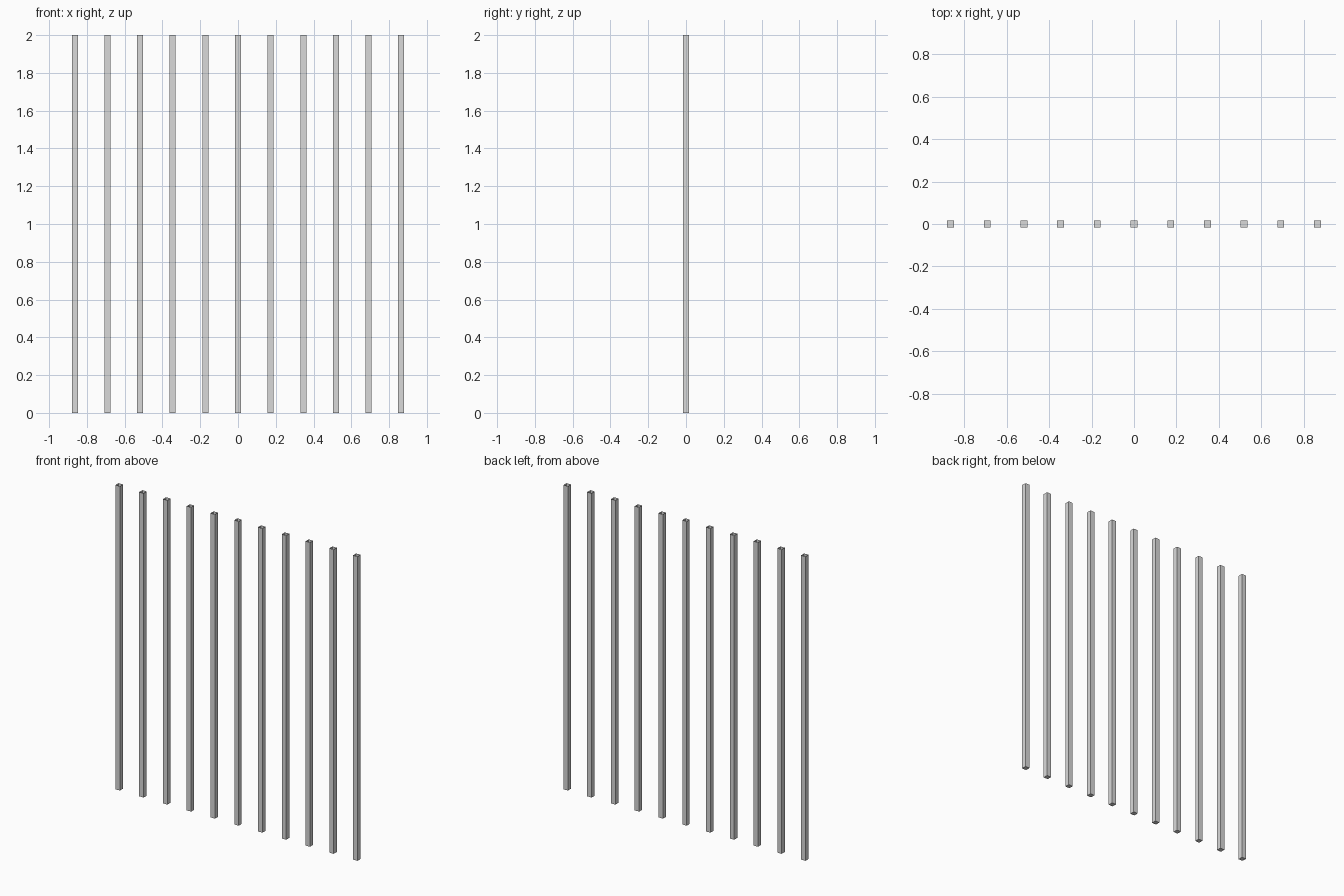
import bpy
import bmesh
from mathutils import Matrix

old = bpy.data.objects.get("Cube")
if old:
    bpy.data.objects.remove(old, do_unlink=True)

BARS = 11
SPACING = 0.1728
WIDTH = 0.032
HEIGHT = 2.0

# Plain light grey metal
grey = bpy.data.materials.new("light_grey_metal")
grey.use_nodes = True
colour = (0.7, 0.7, 0.7, 1)
grey.diffuse_color = colour
grey.node_tree.nodes["Principled BSDF"].inputs["Base Color"].default_value = colour

# One square bar, standing on its base and open at the top
mesh = bpy.data.meshes.new("square_bar")
bm = bmesh.new()
bmesh.ops.create_cube(
    bm, size=1,
    matrix=Matrix.Translation((0, 0, HEIGHT / 2)) @ Matrix.Diagonal((WIDTH, WIDTH, HEIGHT, 1)))
bm.normal_update()
top = [f for f in bm.faces if f.normal.z > 0.5]
bmesh.ops.delete(bm, geom=top, context='FACES_ONLY')
bm.to_mesh(mesh)
bm.free()
mesh.materials.append(grey)

# Evenly spaced row of bars sharing the mesh
for i in range(BARS):
    bar = bpy.data.objects.new(f"vertical_bar_{i + 1}", mesh)
    bar.location.x = (i - (BARS - 1) / 2) * SPACING
    bpy.context.collection.objects.link(bar)
